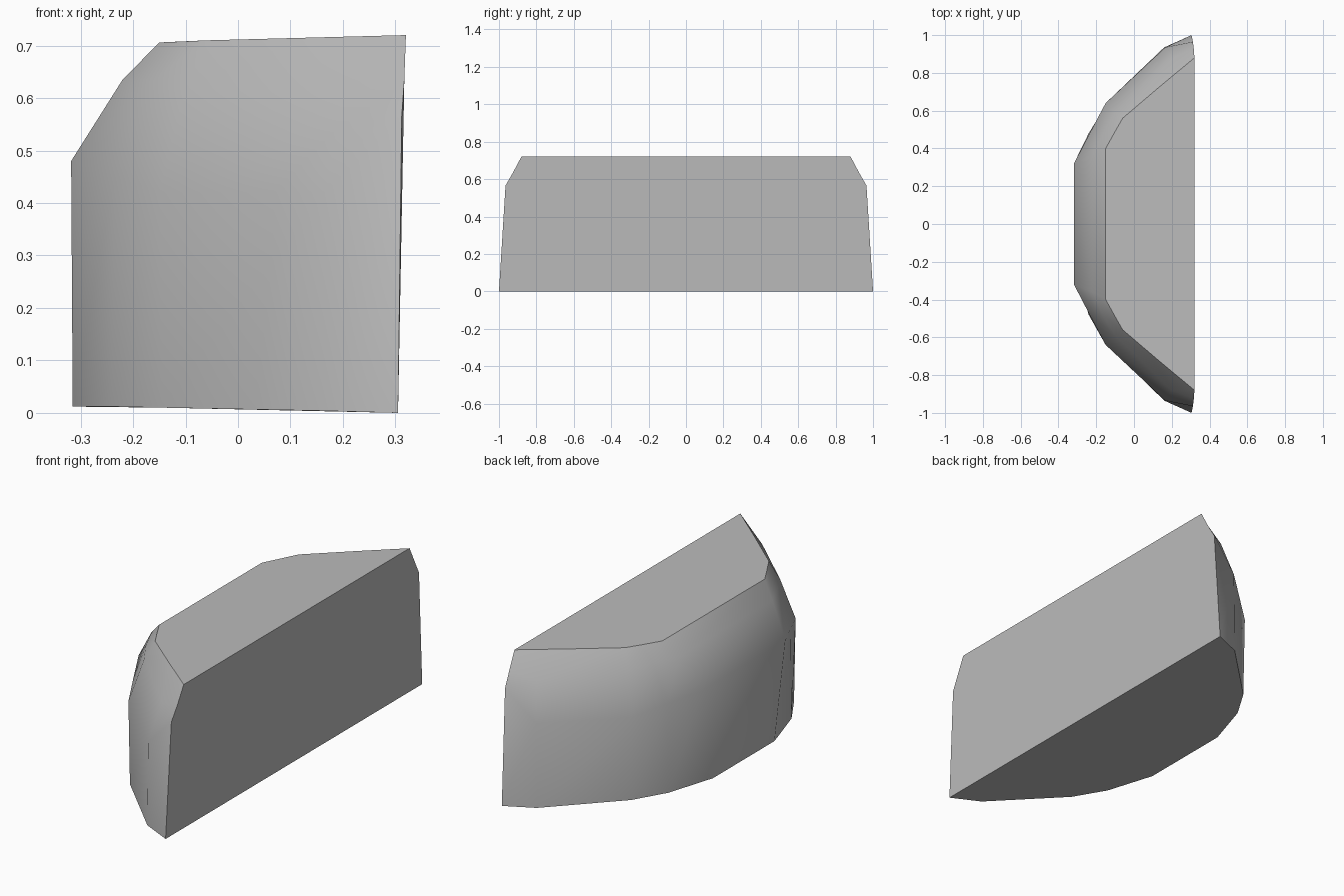
import bpy
import bmesh

cube = bpy.data.objects.get("Cube")
if cube:
    bpy.data.objects.remove(cube, do_unlink=True)

# Plain grey material
grey = bpy.data.materials.new("plain_grey")
grey.use_nodes = True
colour = (0.5, 0.5, 0.5, 1)
grey.diffuse_color = colour
grey.node_tree.nodes["Principled BSDF"].inputs["Base Color"].default_value = colour

# Half outlines, from the flat back edge round to the middle of the bowed side
base = [(.305, 1, 0), (.16, .935, .004), (-.145, .635, .01), (-.24, .48, .012), (-.315, .24, .012)]
waist = [(.312, .965, .565), (.165, .935, .42), (-.15, .64, .42), (-.235, .48, .45), (-.318, .32, .48)]
shoulder = [(.317, .925, .635), (.2, .88, .6), (-.1, .59, .62), (-.16, .49, .635), (-.22, .36, .635)]
top = [(.32, .88, .72), (.13, .722, .715), (-.06, .56, .71), (-.1, .49, .708), (-.15, .4, .706)]


def ring(bm, half):
    """Mirror a half outline across y and add its vertices."""
    mirrored = [(x, -y, z) for x, y, z in reversed(half)]
    return [bm.verts.new(p) for p in half + mirrored]


# Bowed block: lofted smooth wall, with flat top, base and back
bm = bmesh.new()
rings = [ring(bm, half) for half in (base, waist, shoulder, top)]
for low, high in zip(rings, rings[1:]):
    for i in range(len(low) - 1):
        face = bm.faces.new((low[i], low[i + 1], high[i + 1], high[i]))
        face.smooth = True
bm.faces.new(rings[0])
bm.faces.new(rings[-1])
bm.faces.new([r[0] for r in rings] + [r[-1] for r in reversed(rings)])
bmesh.ops.recalc_face_normals(bm, faces=bm.faces)

mesh = bpy.data.meshes.new("bowed_block")
bm.to_mesh(mesh)
bm.free()
mesh.materials.append(grey)
block = bpy.data.objects.new("bowed_block", mesh)
bpy.context.collection.objects.link(block)
